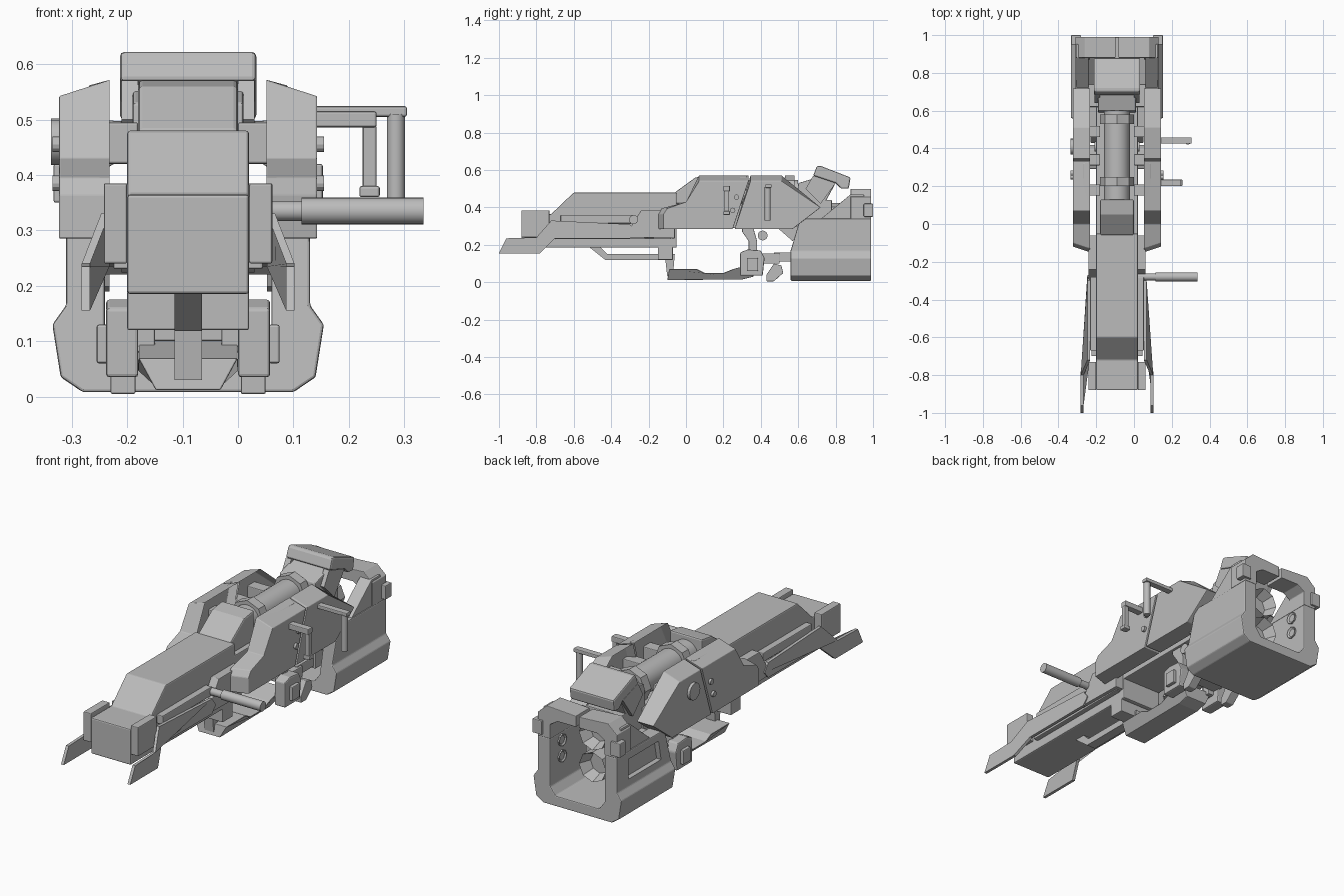
import bpy, bmesh
from mathutils import Matrix, Vector

if "Cube" in bpy.data.objects:
    bpy.data.objects.remove(bpy.data.objects["Cube"])

MID = -0.09  # x of the bike's centre plane; parts are built relative to it

grey = bpy.data.materials.new("plain_grey")
grey.use_nodes = True
grey.diffuse_color = (0.5, 0.5, 0.5, 1)
grey.node_tree.nodes["Principled BSDF"].inputs["Base Color"].default_value = (0.5, 0.5, 0.5, 1)


def finish(name, bm, bevel=0, mirror=False, smooth=False):
    bmesh.ops.recalc_face_normals(bm, faces=bm.faces)
    mesh = bpy.data.meshes.new(name)
    bm.to_mesh(mesh)
    bm.free()
    mesh.materials.append(grey)
    ob = bpy.data.objects.new(name, mesh)
    ob.location.x = MID
    bpy.context.collection.objects.link(ob)
    if smooth:
        bpy.context.view_layer.objects.active = ob
        bpy.ops.object.select_all(action="DESELECT")
        ob.select_set(True)
        bpy.ops.object.shade_smooth_by_angle()
    if bevel:
        mod = ob.modifiers.new("bevel", "BEVEL")
        mod.width, mod.segments, mod.limit_method = bevel, 2, "ANGLE"
    if mirror:
        ob.modifiers.new("mirror", "MIRROR").use_mirror_merge = False
    return ob


def prism(name, pts, lo, hi, axis="x", bevel=0, mirror=False, edit=None):
    """Extrude a profile: (y, z) points along x, or (x, z) points along y."""
    bm = bmesh.new()
    place = (lambda a, b, d: (d, a, b)) if axis == "x" else (lambda a, b, d: (a, d, b))
    ends = [[bm.verts.new(place(a, b, d)) for a, b in pts] for d in (lo, hi)]
    for ring in ends:
        bm.faces.new(ring)
    for i in range(len(pts)):
        j = (i + 1) % len(pts)
        bm.faces.new((ends[0][i], ends[0][j], ends[1][j], ends[1][i]))
    bmesh.ops.recalc_face_normals(bm, faces=bm.faces)
    if edit:
        edit(bm)
    return finish(name, bm, bevel, mirror)


def box(name, x, y, z, bevel=0.004, mirror=False):
    rect = [(y[0], z[0]), (y[1], z[0]), (y[1], z[1]), (y[0], z[1])]
    return prism(name, rect, x[0], x[1], "x", bevel, mirror)


def rod(name, start, end, radius, sides=24, mirror=False, hollow=0):
    a, b = Vector(start), Vector(end)
    bm = bmesh.new()
    turn = (b - a).to_track_quat("Z", "Y").to_matrix().to_4x4()
    bmesh.ops.create_cone(bm, cap_ends=True, segments=sides, radius1=radius, radius2=radius,
                          depth=(b - a).length, matrix=Matrix.Translation((a + b) / 2) @ turn)
    if hollow:  # sink the end cap inwards
        bm.normal_update()
        cap = [f for f in bm.faces if f.normal.dot(b - a) > 0.9 * (b - a).length]
        bmesh.ops.inset_region(bm, faces=cap, thickness=radius * 0.3)
        bmesh.ops.translate(bm, verts=cap[0].verts, vec=(a - b).normalized() * hollow)
    return finish(name, bm, 0, mirror, sides > 12)


# Nose hull and central body
prism("nose_hull", [(-0.88, 0.185), (-0.88, 0.365), (-0.72, 0.365), (-0.6, 0.48), (-0.05, 0.48),
                    (-0.05, 0.185)], -0.11, 0.11, bevel=0.006)
box("belly_block", (-0.11, 0.11), (-0.15, -0.07), (0.12, 0.3))
box("core_body", (-0.11, 0.11), (-0.07, 0.62), (0.29, 0.42))
prism("front_cowl", [(-0.07, 0.42), (-0.06, 0.48), (0.05, 0.56), (0.13, 0.572), (0.13, 0.42)],
      -0.09, 0.09, bevel=0.008)
box("nose_pad", (0.11, 0.152), (-0.88, -0.73), (0.24, 0.385), mirror=True)


# Fork blades, splayed outwards towards their tips
def splay(bm):
    for v in bm.verts:
        if v.co.y < -0.76:
            v.co.x += 0.035


prism("fork_blade", [(-1, 0.155), (-0.96, 0.235), (-0.8, 0.24), (-0.72, 0.33), (-0.3, 0.31),
                     (-0.27, 0.27), (-0.3, 0.235), (-0.7, 0.235), (-0.78, 0.155)],
      0.142, 0.157, mirror=True, edit=splay)
box("side_rail", (0.1, 0.142), (-0.67, -0.28), (0.315, 0.36), mirror=True)
box("lower_rail", (0.1, 0.135), (-0.7, -0.08), (0.23, 0.29), mirror=True)
prism("side_cheek", [(-0.33, 0.24), (-0.24, 0.385), (-0.06, 0.385), (-0.06, 0.235)],
      0.1, 0.152, bevel=0.003, mirror=True)


# Side armour: the outer top edge is lower and the inner face is sunk
def shape_armour(bm):
    inner = [f for f in bm.faces if f.normal.x < -0.9]
    for v in bm.verts:
        if v.co.x > 0.2:
            if v.co.z > 0.55:
                v.co.z -= 0.03
            if v.co.y < -0.1:
                v.co.y += 0.03
    bmesh.ops.inset_region(bm, faces=inner, thickness=0.018)
    bmesh.ops.translate(bm, verts=inner[0].verts, vec=(0.04, 0, 0))


prism("front_armour", [(-0.15, 0.285), (-0.15, 0.365), (-0.13, 0.395), (0, 0.43), (0.07, 0.572),
                       (0.335, 0.572), (0.25, 0.285)], 0.14, 0.233, bevel=0.003,
      mirror=True, edit=shape_armour)
prism("rear_armour", [(0.26, 0.285), (0.345, 0.572), (0.51, 0.572), (0.72, 0.4), (0.57, 0.285)],
      0.14, 0.233, bevel=0.003, mirror=True, edit=shape_armour)
for y, z in ((0.27, 0.455), (0.25, 0.385)):
    rod("armour_bolt", (0.225, y, z), (0.245, y, z), 0.014, 12, mirror=True)
rod("armour_hub", (-0.225, 0.41, 0.46), (-0.247, 0.41, 0.46), 0.042, 16)
for y in (0.18, 0.34, 0.49):
    box("armour_bracket", (0.09, 0.185), (y - 0.03, y + 0.03), (0.42, 0.495), mirror=True)

# Tank between the armour
rod("tank", (0, 0.13, 0.48), (0, 0.6, 0.48), 0.068, 32)
for y in (0.2, 0.53):
    rod("tank_ring", (0, y, 0.48), (0, y + 0.05, 0.48), 0.09, 8)
prism("seat_neck", [(0.59, 0.42), (0.6, 0.53), (0.7, 0.56), (0.8, 0.53), (0.74, 0.42)],
      -0.1, 0.1, bevel=0.005)

# Raised seat back
prism("seat_back", [(0.68, 0.57), (0.7, 0.622), (0.72, 0.622), (0.88, 0.56), (0.87, 0.5),
                    (0.83, 0.5), (0.8, 0.53)], -0.123, 0.123, bevel=0.008)
prism("seat_hinge", [(0.64, 0.5), (0.68, 0.57), (0.8, 0.53), (0.72, 0.42)],
      0.09, 0.12, mirror=True)

# Rear housing: open U-shaped shell
half = [(0.19, 0.008), (0.23, 0.035), (0.245, 0.13), (0.22, 0.165), (0.22, 0.34),
        (0.15, 0.34), (0.15, 0.1), (0.12, 0.06)]


def slant_front(bm):
    for v in bm.verts:
        if v.co.y < 0.7 and v.co.z > 0.3:
            v.co.y += 0.05


housing = prism("rear_housing", half + [(-x, z) for x, z in reversed(half)],
                0.56, 0.99, "y", bevel=0.005, edit=slant_front)
panel = prism("panel_cutter", [(0.64, 0.2), (0.66, 0.3), (0.9, 0.3), (0.9, 0.2)], -0.25, -0.195)
panel.hide_render = True
panel.hide_set(True)
cut = housing.modifiers.new("panel", "BOOLEAN")
cut.object, cut.operation = panel, "DIFFERENCE"

prism("housing_arm", [(0.72, 0.338), (0.88, 0.47), (0.95, 0.47), (0.985, 0.338)],
      0.15, 0.215, bevel=0.003, mirror=True)
prism("housing_top", [(0.008, 0.435), (0.008, 0.49), (0.17, 0.5), (0.22, 0.455), (0.22, 0.338),
                      (0.15, 0.338), (0.15, 0.41), (0.11, 0.435)], 0.88, 0.99, "y",
      bevel=0.003, mirror=True)
box("rear_clamp", (0.19, 0.243), (0.95, 1.0), (0.35, 0.42), mirror=True)

# Thrusters inside the housing
box("thruster_core", (-0.1, 0.1), (0.6, 0.78), (0.1, 0.44))
for z in (0.19, 0.35):
    rod("thruster", (0, 0.75, z), (0, 0.87, z), 0.075, 8, hollow=0.06)
for z in (0.22, 0.3):
    rod("wall_vent", (0.17, 0.9, z), (0.142, 0.9, z), 0.03, 8, mirror=True, hollow=0.006)
box("core_mount", (0.09, 0.16), (0.62, 0.74), (0.24, 0.32), mirror=True)


# Lower skid and keel
def taper(bm):
    for v in bm.verts:
        if v.co.z < 0.03:
            v.co.x *= 0.65


prism("skid", [(-0.1, 0.012), (-0.09, 0.07), (0.06, 0.07), (0.1, 0.05), (0.2, 0.05),
               (0.25, 0.07), (0.36, 0.1), (0.36, 0.03), (0.3, 0.015)], -0.09, 0.09,
      bevel=0.003, edit=taper)
prism("keel", [(-0.52, 0.19), (-0.43, 0.118), (-0.11, 0.118), (-0.1, 0.03), (-0.07, 0.03),
               (-0.06, 0.15), (-0.42, 0.15), (-0.46, 0.19)], -0.025, 0.025)

# Legs and foot pegs
prism("leg", [(0.3, 0.29), (0.3, 0.27), (0.335, 0.22), (0.335, 0.08), (0.38, 0.08), (0.38, 0.22),
              (0.36, 0.29)], 0.06, 0.1, bevel=0.003, mirror=True)
rod("leg_spacer", (-0.12, 0.41, 0.25), (0.12, 0.41, 0.25), 0.026)
prism("foot_pod", [(0.29, 0.035), (0.29, 0.16), (0.33, 0.175), (0.4, 0.17), (0.42, 0.13),
                   (0.41, 0.035)], 0.09, 0.148, bevel=0.006, mirror=True)
box("foot_plate", (0.145, 0.165), (0.325, 0.385), (0.06, 0.13), mirror=True)
box("foot_axle", (-0.1, 0.1), (0.38, 0.5), (0.1, 0.155))
prism("foot_toe", [(0.43, 0.005), (0.43, 0.04), (0.47, 0.1), (0.51, 0.09), (0.52, 0.05), (0.47, 0.005)],
      0.095, 0.14, bevel=0.003, mirror=True)
box("rear_strut", (-0.09, 0.09), (0.47, 0.64), (0.11, 0.16))
prism("housing_brace", [(0.49, 0.29), (0.57, 0.22), (0.62, 0.3)], 0.06, 0.16, mirror=True)

# Left side handle and bars
rod("handle_stem", (0.1, -0.28, 0.335), (0.21, -0.28, 0.335), 0.018)
rod("handle_grip", (0.205, -0.28, 0.335), (0.425, -0.28, 0.335), 0.024)
box("rear_bar", (0.21, 0.395), (0.425, 0.458), (0.505, 0.524))
rod("rear_bar_post", (0.375, 0.437, 0.33), (0.375, 0.437, 0.51), 0.016)
box("front_bar", (0.21, 0.34), (0.2, 0.235), (0.486, 0.515))
box("front_bar_post", (0.315, 0.34), (0.205, 0.23), (0.362, 0.49))
box("front_bar_foot", (0.309, 0.346), (0.2, 0.235), (0.36, 0.38))
